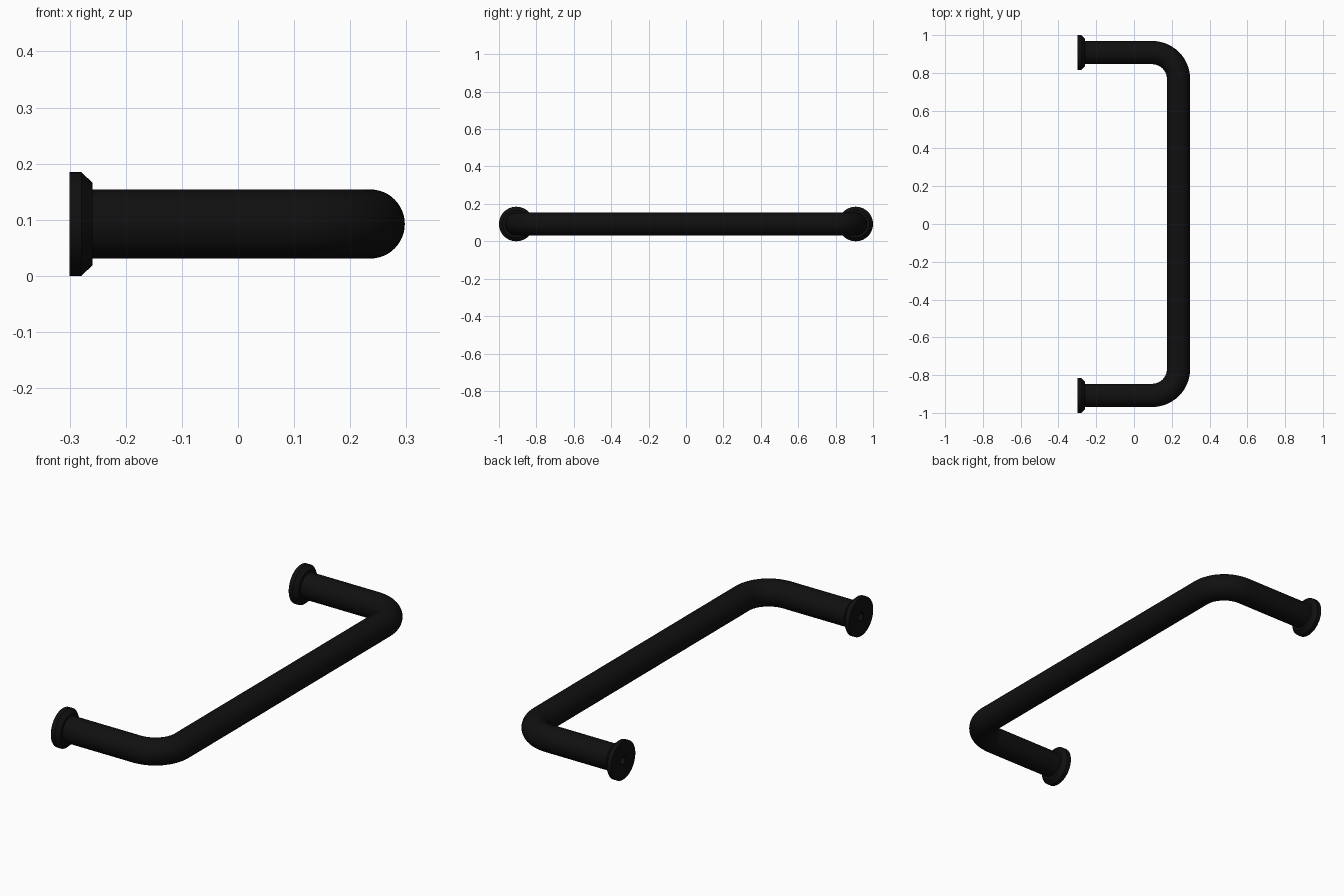
import bpy, bmesh, math
from mathutils import Vector

if "Cube" in bpy.data.objects:
    bpy.data.objects.remove(bpy.data.objects["Cube"])

ZC, YC, XB = 0.0925, 0.9075, 0.2358   # tube height, mount y, grip x
R, BEND, SEG = 0.0615, 0.14, 48

black = bpy.data.materials.new("matte black")
black.diffuse_color = (0.005, 0.005, 0.005, 1)
black.use_nodes = True
black.node_tree.nodes["Principled BSDF"].inputs["Base Color"].default_value = black.diffuse_color


def finish(name, bm):
    bmesh.ops.recalc_face_normals(bm, faces=bm.faces)
    me = bpy.data.meshes.new(name)
    bm.to_mesh(me)
    bm.free()
    ob = bpy.data.objects.new(name, me)
    bpy.context.collection.objects.link(ob)
    me.materials.append(black)
    bpy.ops.object.select_all(action='DESELECT')
    ob.select_set(True)
    bpy.context.view_layer.objects.active = ob
    bpy.ops.object.shade_smooth_by_angle(angle=math.radians(30))
    return ob


def skin(bm, rings):
    for a, b in zip(rings, rings[1:]):
        for i in range(SEG):
            j = (i + 1) % SEG
            bm.faces.new((a[i], a[j], b[j], b[i]))


def ring(bm, centre, side, r):
    up = Vector((0, 0, 1))
    return [bm.verts.new(centre + side * (r * math.cos(t)) + up * (r * math.sin(t)))
            for t in (2 * math.pi * i / SEG for i in range(SEG))]


# Bent tube: centre line points with the outward side direction at each
path = [(Vector((-0.265, YC, ZC)), Vector((0, 1, 0)))]
for k in range(17):
    a = math.pi / 2 * (1 - k / 16)
    side = Vector((math.cos(a), math.sin(a), 0))
    path.append((Vector((XB - BEND, YC - BEND, ZC)) + side * BEND, side))
flip = lambda v: Vector((v.x, -v.y, v.z))
path += [(flip(c), flip(s)) for c, s in reversed(path)]
bm = bmesh.new()
rings = [ring(bm, c, s, R) for c, s in path]
skin(bm, rings)
bm.faces.new(rings[0])
bm.faces.new(rings[-1])
finish("handle_tube", bm)

# Chamfered mounting flanges with a screw hole in the back
profile = [(-0.225, 0.018), (-0.298, 0.018), (-0.298, 0.018), (-0.3, 0.02), (-0.3, 0.0925),
           (-0.279, 0.0925), (-0.259, 0.073), (-0.259, 0.05)]
profile.pop(2)
for name, y in (("flange_left", -YC), ("flange_right", YC)):
    bm = bmesh.new()
    rings = [ring(bm, Vector((x, y, ZC)), Vector((0, 1, 0)), r) for x, r in profile]
    skin(bm, rings)
    bm.faces.new(rings[0])
    finish(name, bm)
